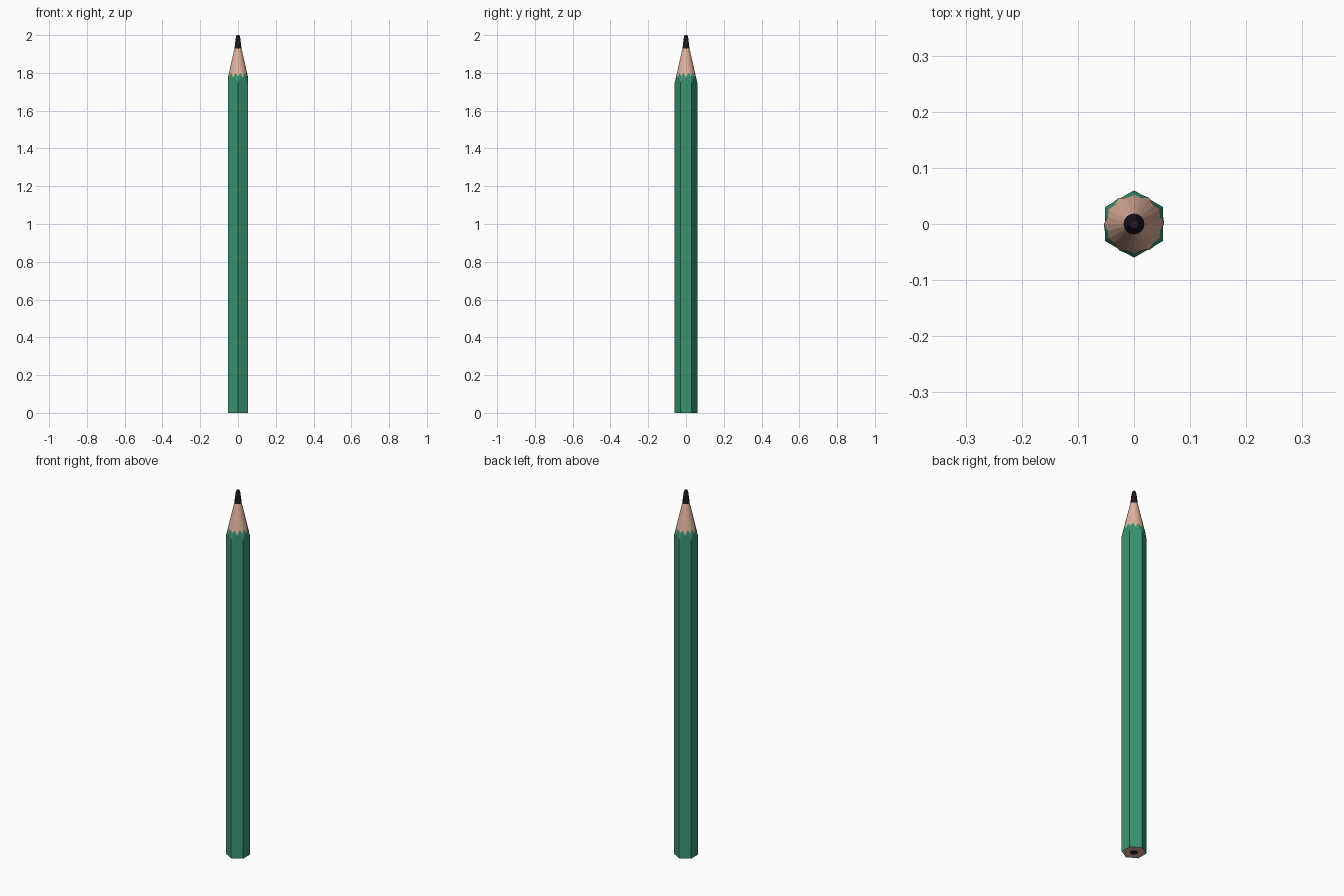
import bpy, bmesh, math

if "Cube" in bpy.data.objects:
    bpy.data.objects.remove(bpy.data.objects["Cube"])

N = 24                      # facets around the sharpened cone
FLAT = 0.06 * math.cos(math.pi / 6)
LEAD_R, LEAD_Z, SLOPE = 0.0185, 1.93, 0.227


def material(name, srgb):
    m = bpy.data.materials.new(name)
    m.diffuse_color = (*[c ** 2.2 for c in srgb], 1)
    m.use_nodes = True
    m.node_tree.nodes["Principled BSDF"].inputs["Base Color"].default_value = m.diffuse_color
    return m


def ring(radius, z):
    """radius and z are functions of the facet index; corners lie on the y axis"""
    return [(radius(k) * math.sin(k * math.tau / N),
             radius(k) * math.cos(k * math.tau / N), z(k)) for k in range(N)]


def circle(r, z):
    return ring(lambda k: r, lambda k: z)


def loft(name, rings, mat, cap_top=False, cap_bottom=False):
    """rings run from the base upward (or inward on the base); faces point outward"""
    bm = bmesh.new()
    loops = [[bm.verts.new(p) for p in r] for r in rings]
    for a, b in zip(loops, loops[1:]):
        for k in range(N):
            j = (k + 1) % N
            bm.faces.new((a[k], b[k], b[j], a[j]))
    if cap_top:
        bm.faces.new(loops[-1][::-1])
    if cap_bottom:
        bm.faces.new(loops[0])
    me = bpy.data.meshes.new(name)
    bm.to_mesh(me)
    bm.free()
    me.materials.append(mat)
    bpy.context.collection.objects.link(bpy.data.objects.new(name, me))


def hex_r(k):
    return FLAT / math.cos((k % 4) * math.tau / N - math.pi / 6)


def cone_r(z):
    return LEAD_R + (LEAD_Z - z) * SLOPE


def edge_z(k):
    # peaks between the corners, deeper valleys mid-flat
    return 1.80 if k % 2 else (1.774 if k % 4 else 1.782)


def hex_z(k):
    return min(LEAD_Z - (hex_r(k) - LEAD_R) / SLOPE, edge_z(k) - 0.002)


green = material("green_paint", (0.235, 0.575, 0.44))
wood = material("bare_wood", (0.88, 0.69, 0.61))
dark = material("graphite", (0.14, 0.11, 0.16))

hex_base = ring(hex_r, lambda k: 0)
paint_edge = ring(lambda k: cone_r(edge_z(k)), edge_z)

# Painted hexagonal barrel with zigzag upper edge
loft("painted_barrel", [hex_base, ring(hex_r, hex_z), paint_edge], green)
# Sharpened wood cone and the bare wood at the base
loft("sharpened_wood", [paint_edge, circle(LEAD_R, LEAD_Z)], wood)
loft("base_wood", [circle(0.02, 0), hex_base], wood)
# Graphite point, and its end at the base
loft("lead_tip", [circle(LEAD_R, LEAD_Z), circle(0.012, 1.985),
                  circle(0.008, 2.0)], dark, cap_top=True)
loft("base_lead", [circle(0.02, 0)], dark, cap_bottom=True)
